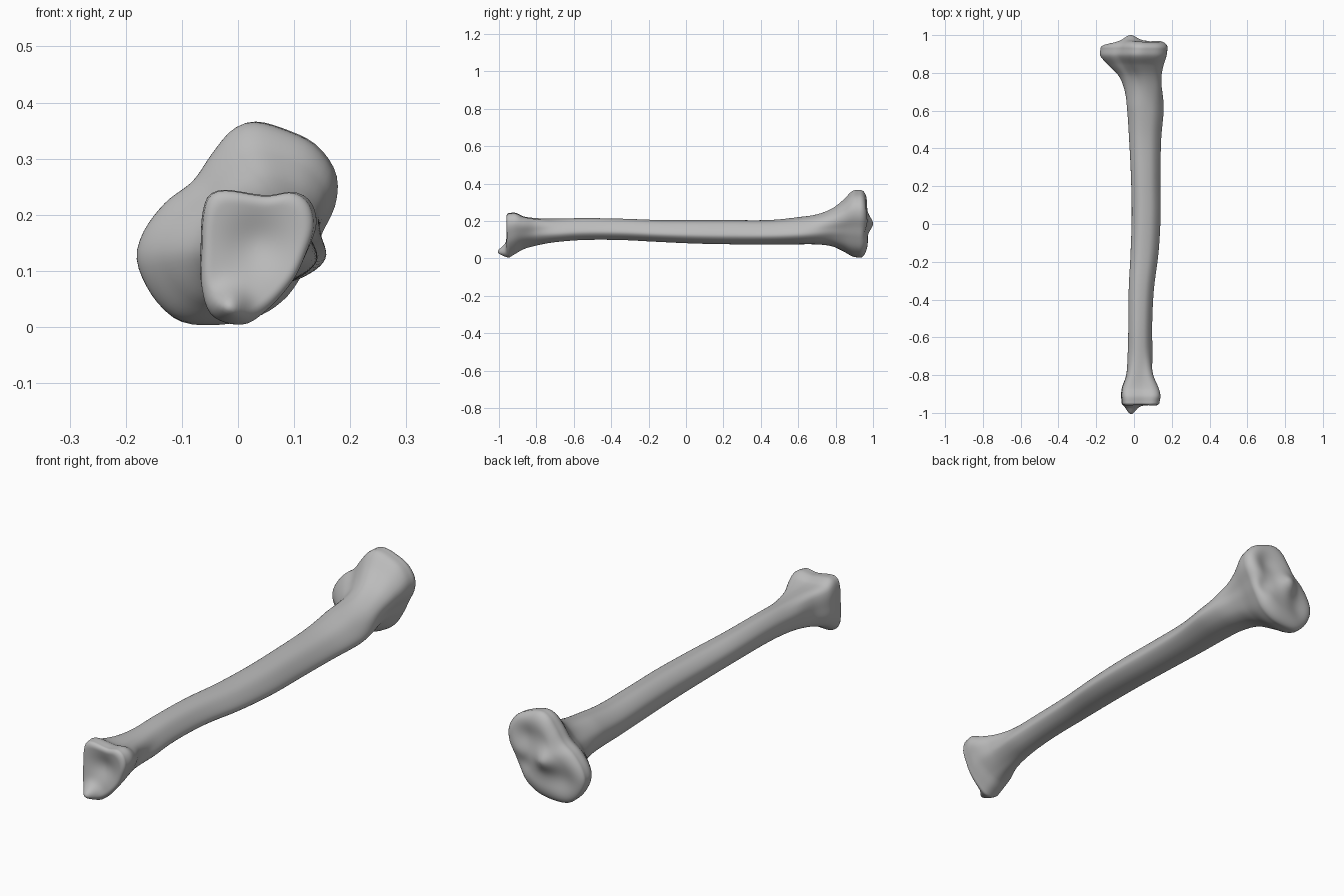
import bpy
import bmesh
import math
from mathutils import Vector

SIDES = 72       # points around each ring
STEPS = 6        # rings between neighbouring stations
CAP_RINGS = 22   # rings across each end face

cube = bpy.data.objects.get("Cube")
if cube:
    bpy.data.objects.remove(cube)


def hermite(a, b, slope_a, slope_b, t):
    """Cubic blend from a to b."""
    return (a * (2 * t**3 - 3 * t**2 + 1) + slope_a * (t**3 - 2 * t**2 + t)
            + b * (3 * t**2 - 2 * t**3) + slope_b * (t**3 - t**2))


def smooth(start, end, value):
    t = min(1, max(0, (value - start) / (end - start)))
    return t * t * (3 - 2 * t)


def bump(x, z, cx, cz, width, height):
    """Round hill (or hollow, if height is negative) on an end face."""
    return height * math.exp(-((x - cx)**2 + (z - cz)**2) / width**2)


def make_outline(points):
    """Smooth closed outline, fitted to a unit box and sampled by angle."""
    pts = [Vector(p) for p in points]
    count = len(pts)
    dense = []
    for i in range(count):
        before, a, b, after = (pts[(i + k) % count] for k in (-1, 0, 1, 2))
        for k in range(16):
            dense.append(hermite(a, b, (b - before) / 2, (after - a) / 2, k / 16))
    xs, zs = [p.x for p in dense], [p.y for p in dense]
    middle = Vector((max(xs) + min(xs), max(zs) + min(zs))) / 2
    half = Vector((max(xs) - min(xs), max(zs) - min(zs))) / 2
    polar = []
    for p in dense:
        u, v = (p.x - middle.x) / half.x, (p.y - middle.y) / half.y
        polar.append((math.atan2(v, u), math.hypot(u, v)))
    polar.sort()
    turn = 2 * math.pi
    polar = ([(polar[-1][0] - turn, polar[-1][1])] + polar
             + [(polar[0][0] + turn, polar[0][1])])
    result = []
    for i in range(SIDES):
        angle = -math.pi + turn * i / SIDES
        for (a0, r0), (a1, r1) in zip(polar, polar[1:]):
            if a0 <= angle <= a1:
                r = r0 + (r1 - r0) * (angle - a0) / max(a1 - a0, 1e-9)
                break
        result.append(Vector((math.cos(angle), math.sin(angle))) * r)
    return result


# Cross-section outlines (x, z): knee end, shaft with a side crest, ankle end
knee = make_outline([
    (.03, .367), (.085, .353), (.14, .325), (.175, .275), (.175, .22), (.15, .165),
    (.125, .11), (.08, .045), (.01, .008), (-.09, .003), (-.145, .04), (-.18, .11),
    (-.17, .165), (-.13, .22), (-.08, .26), (-.045, .31), (-.01, .352)])
shaft = make_outline([
    (.03, .205), (.09, .197), (.125, .165), (.142, .12), (.11, .088), (.06, .075),
    (.01, .085), (-.012, .12), (-.01, .17)])
ankle = make_outline([
    (-.05, .235), (-.02, .245), (.05, .235), (.1, .241), (.13, .222), (.14, .18),
    (.125, .13), (.1, .08), (.055, .03), (.01, .003), (-.045, .018), (-.065, .07),
    (-.065, .14), (-.062, .2)])

# Stations along the bone: y, then x and z limits
stations = [
    (-.945, -.066, .135, .004, .243),
    (-.91, -.068, .14, .025, .243),
    (-.87, -.065, .132, .048, .225),
    (-.8, -.042, .108, .068, .216),
    (-.7, -.034, .1, .086, .212),
    (-.55, -.03, .096, .098, .215),
    (-.35, -.028, .105, .098, .212),
    (-.15, -.018, .13, .088, .205),
    (.05, -.012, .141, .079, .204),
    (.25, -.016, .14, .075, .204),
    (.45, -.026, .144, .074, .205),
    (.6, -.036, .157, .075, .22),
    (.7, -.05, .156, .074, .238),
    (.78, -.08, .151, .064, .268),
    (.84, -.135, .158, .038, .312),
    (.89, -.178, .172, .01, .36),
    (.93, -.178, .178, .003, .366)]


def ring(row):
    """One cross-section, blended between outlines according to y."""
    y, x0, x1, z0, z1 = row
    to_knee, to_ankle = smooth(.6, .88, y), smooth(-.65, -.9, y)
    points = []
    for k, s, a in zip(knee, shaft, ankle):
        p = k * to_knee + a * to_ankle + s * (1 - to_knee - to_ankle)
        points.append(Vector(((x0 + x1 + p.x * (x1 - x0)) / 2, y,
                              (z0 + z1 + p.y * (z1 - z0)) / 2)))
    return points


def shaft_rings():
    rows = [Vector(s) for s in stations]
    last = len(rows) - 1

    def slope(i):
        lo, hi = max(i - 1, 0), min(i + 1, last)
        return (rows[hi] - rows[lo]) / (rows[hi][0] - rows[lo][0])

    rings = []
    for i in range(last):
        span = rows[i + 1][0] - rows[i][0]
        for k in range(STEPS):
            rings.append(ring(hermite(rows[i], rows[i + 1], slope(i) * span,
                                      slope(i + 1) * span, k / STEPS)))
    rings.append(ring(rows[last]))
    return rings


def cap_rings(edge, flat, relief):
    """Rounded rim, then a shaped end face; flat is where the rim ends."""
    middle = sum(edge, Vector()) / len(edge)
    rings = []
    for k in range(1, CAP_RINGS):
        scale = math.cos(math.pi / 2 * k / CAP_RINGS)
        rim = max(0, (scale - flat) / (1 - flat))
        rise = math.sqrt(1 - rim * rim)
        points = [middle + (p - middle) * scale for p in edge]
        for p in points:
            p.y += relief(p.x, p.z) * rise
        rings.append(points)
    middle = middle.copy()
    middle.y += relief(middle.x, middle.z)
    return rings, middle


def knee_face(x, z):
    """Two shallow dishes with a ridge between them."""
    return (.04 + .06 * x + bump(x, z, .085, .26, .06, -.02)
            + bump(x, z, -.095, .105, .06, -.015)
            + bump(x, z, -.02, .185, .045, .032)
            + bump(x, z, .1, .14, .04, -.015))


def ankle_face(x, z):
    """Hollow joint face with a spur at the lower edge."""
    return (-.017 + bump(x, z, .035, .15, .055, .022)
            + bump(x, z, -.015, .035, .032, -.045))


def build_bone():
    body = shaft_rings()
    front, front_tip = cap_rings(body[0], .8, ankle_face)
    back, back_tip = cap_rings(body[-1], .6, knee_face)
    bm = bmesh.new()
    loops = [[bm.verts.new(p) for p in r] for r in front[::-1] + body + back]
    for a, b in zip(loops, loops[1:]):
        for i in range(SIDES):
            j = (i + 1) % SIDES
            bm.faces.new((a[i], a[j], b[j], b[i]))
    for loop, tip in ((loops[0], front_tip), (loops[-1], back_tip)):
        point = bm.verts.new(tip)
        for i in range(SIDES):
            bm.faces.new((loop[i], loop[(i + 1) % SIDES], point))
    bmesh.ops.recalc_face_normals(bm, faces=bm.faces)
    mesh = bpy.data.meshes.new("shin_bone")
    bm.to_mesh(mesh)
    bm.free()
    bone = bpy.data.objects.new("shin_bone", mesh)
    bpy.context.collection.objects.link(bone)
    return bone


# Plain grey bone material
grey = bpy.data.materials.new("bone_grey")
grey.use_nodes = True
grey.diffuse_color = (.5, .5, .5, 1)
grey.node_tree.nodes["Principled BSDF"].inputs["Base Color"].default_value = (.5, .5, .5, 1)

bone = build_bone()
bone.data.materials.append(grey)
bpy.context.view_layer.objects.active = bone
bone.select_set(True)
bpy.ops.object.shade_smooth_by_angle(angle=math.radians(60))
